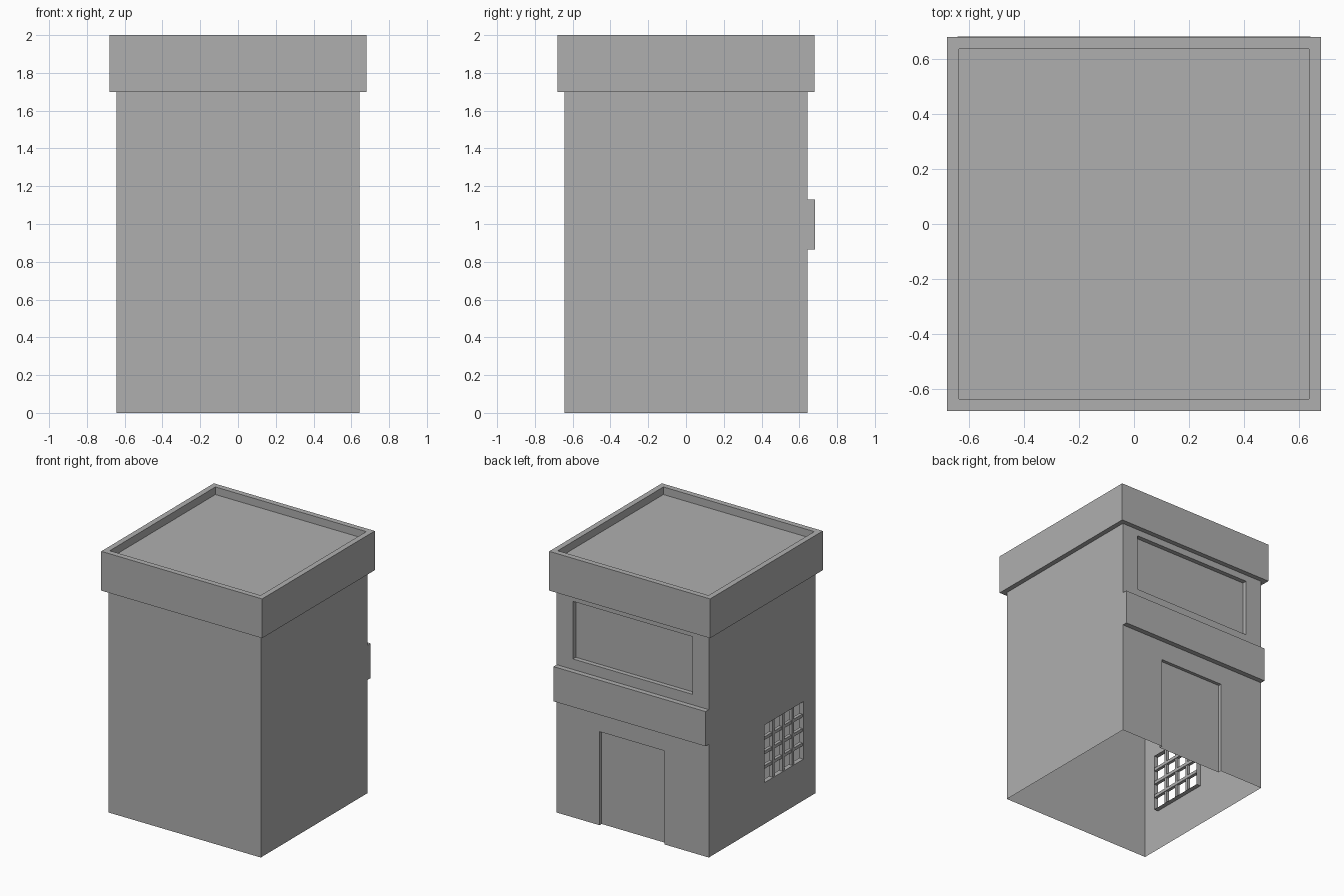
import bpy, bmesh
from mathutils import Vector, Matrix

cube = bpy.data.objects.get("Cube")
if cube:
    bpy.data.objects.remove(cube, do_unlink=True)

# Single plain grey
grey = bpy.data.materials.new("plain_grey")
grey.use_nodes = True
grey.diffuse_color = (0.43, 0.43, 0.43, 1)
grey.node_tree.nodes["Principled BSDF"].inputs["Base Color"].default_value = grey.diffuse_color

W = 0.643          # half width of the walls
WALL_TOP = 1.70
EAVE = 0.68        # half width of the parapet


def box_mesh(lo, hi):
    lo, hi = Vector(lo), Vector(hi)
    bm = bmesh.new()
    bmesh.ops.create_cube(bm, size=1, matrix=Matrix.Translation((lo + hi) / 2)
                          @ Matrix.Diagonal((*(hi - lo), 1)))
    return bm


def finish(name, bm):
    mesh = bpy.data.meshes.new(name)
    bm.to_mesh(mesh)
    bm.free()
    mesh.materials.append(grey)
    obj = bpy.data.objects.new(name, mesh)
    bpy.context.collection.objects.link(obj)
    return obj


def box(name, lo, hi):
    return finish(name, box_mesh(lo, hi))


def recess(bm, normal, side, span, heights, depth):
    """Cut a rectangle into one wall, push it inward and return its faces."""
    normal, side, up = Vector(normal), Vector(side), Vector((0, 0, 1))

    def wall():
        return [f for f in bm.faces if f.normal.dot(normal) > 0.99
                and f.calc_center_median().dot(normal) > W - 0.01]

    for axis, values in ((side, span), (up, heights)):
        for v in values:
            faces = wall()
            geom = set(faces)
            for f in faces:
                geom.update(f.edges)
                geom.update(f.verts)
            bmesh.ops.bisect_plane(bm, geom=list(geom), plane_co=axis * v, plane_no=axis)
            bm.normal_update()
    panel = []
    for f in wall():
        c = f.calc_center_median()
        if span[0] < c.dot(side) < span[1] and heights[0] < c.z < heights[1]:
            panel.append(f)
    bmesh.ops.inset_region(bm, faces=panel, thickness=0, depth=0)
    verts = list({v for f in panel for v in f.verts})
    bmesh.ops.translate(bm, verts=verts, vec=-normal * depth)
    bm.normal_update()
    return panel


# Thin hollow walls with a recessed sign panel, a doorway and a barred opening
X, Y = (1, 0, 0), (0, 1, 0)
bm = box_mesh((-W, -W, 0), (W, W, WALL_TOP))
bm.normal_update()
recess(bm, Y, X, (-0.505, 0.505), (1.21, 1.65), 0.035)
recess(bm, Y, X, (-0.27, 0.28), (0, 0.715), 0.025)
win_y, win_z = (-0.50, -0.03), (0.315, 0.755)
opening = recess(bm, (-1, 0, 0), Y, win_y, win_z, 0.035)
ends = [f for f in bm.faces if all(v.co.z < 0.001 for v in f.verts)
        or all(v.co.z > WALL_TOP - 0.001 for v in f.verts)]
bmesh.ops.delete(bm, geom=list(set(opening + ends)), context='FACES')
finish("walls", bm)

# Parapet with a sunken roof
bm = box_mesh((-EAVE, -EAVE, WALL_TOP), (EAVE, EAVE, 2))
bm.normal_update()
roof = [f for f in bm.faces if f.normal.z > 0.9]
bmesh.ops.inset_region(bm, faces=roof, thickness=0.06, depth=0)
bmesh.ops.inset_region(bm, faces=roof, thickness=0, depth=0)
bmesh.ops.translate(bm, verts=list(roof[0].verts), vec=(0, 0, -0.058))
finish("parapet", bm)

# Projecting band above the doorway
box("door_band", (-W, W - 0.01, 0.865), (W, EAVE + 0.002, 1.13))

# Crossed bars in the side opening
BAR = 0.012
for i in range(1, 4):
    y = win_y[0] + (win_y[1] - win_y[0]) * i / 4
    z = win_z[0] + (win_z[1] - win_z[0]) * i / 4
    box(f"upright_bar_{i}", (-W + 0.006, y - BAR, win_z[0]), (-W + 0.03, y + BAR, win_z[1]))
    box(f"cross_bar_{i}", (-W + 0.01, win_y[0], z - BAR), (-W + 0.034, win_y[1], z + BAR))
